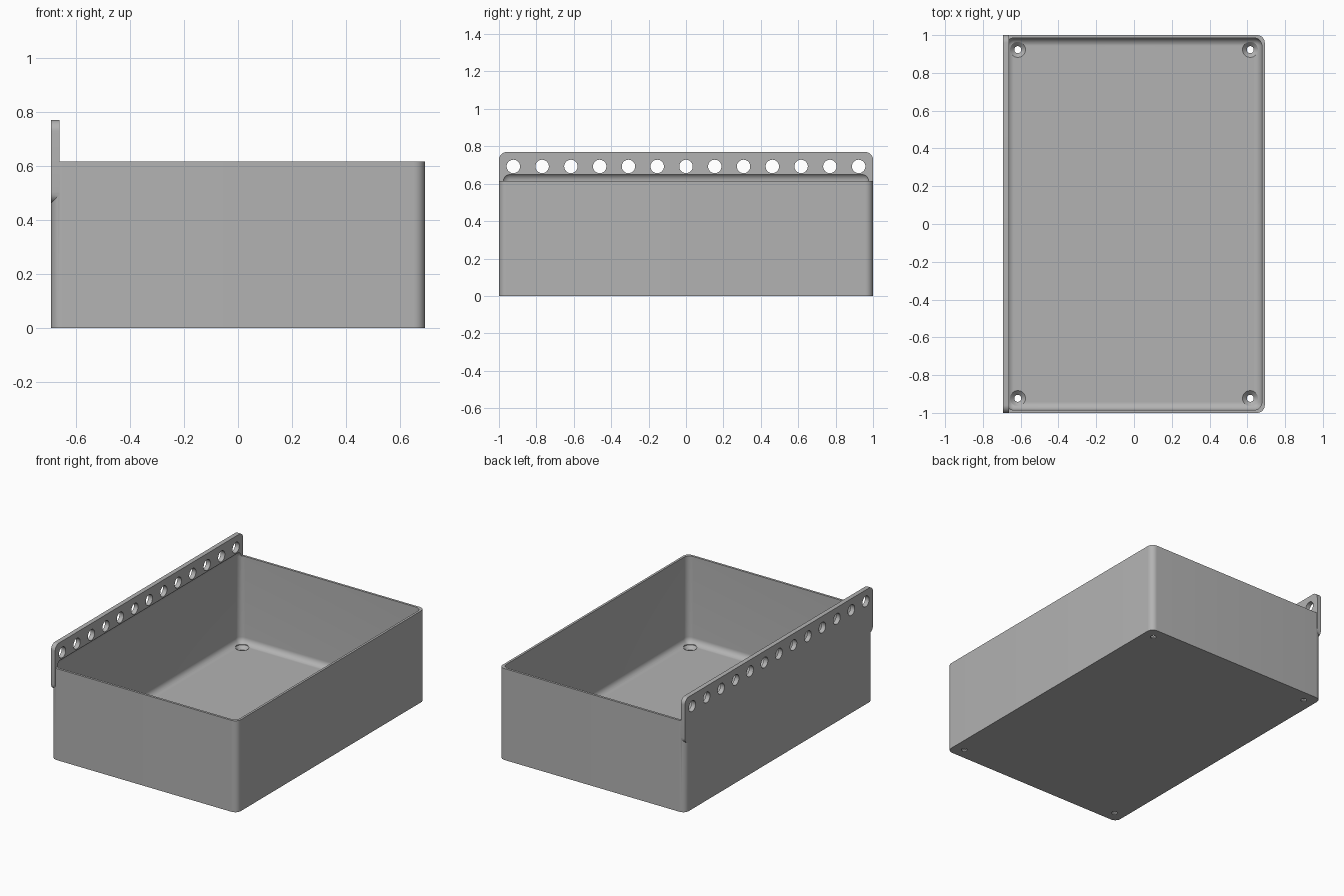
import bpy, bmesh, math
from mathutils import Matrix, Vector

cube = bpy.data.objects.get("Cube")
if cube:
    bpy.data.objects.remove(cube, do_unlink=True)

U = 2 / 195            # one millimetre; the bin is 195 mm long
PITCH = 15             # hole grid
WIDTH, LENGTH, HEIGHT = 9 * PITCH, 13 * PITCH, 4 * PITCH
WALL, FLOOR, RAIL, RADIUS = 1.5, 3, 3, 4

grey = bpy.data.materials.new("plain grey")
grey.use_nodes = True
colour = (0.45, 0.45, 0.45, 1)
grey.diffuse_color = colour
grey.node_tree.nodes["Principled BSDF"].inputs["Base Color"].default_value = colour


def add_object(name, bm):
    bmesh.ops.recalc_face_normals(bm, faces=bm.faces)
    bm.transform(Matrix.Scale(U, 4))
    mesh = bpy.data.meshes.new(name)
    bm.to_mesh(mesh)
    bm.free()
    mesh.materials.append(grey)
    obj = bpy.data.objects.new(name, mesh)
    bpy.context.collection.objects.link(obj)
    return obj


def rounded_box(name, low, high, axes):
    """Box whose edges parallel to the given axes are rounded."""
    low, high = Vector(low), Vector(high)
    bm = bmesh.new()
    bmesh.ops.create_cube(bm, size=1)
    bmesh.ops.scale(bm, vec=high - low, verts=bm.verts)
    bmesh.ops.translate(bm, vec=(low + high) / 2, verts=bm.verts)
    edges = [e for e in bm.edges
             if any(abs((e.verts[0].co - e.verts[1].co)[a]) > 0.1 for a in axes)]
    bmesh.ops.bevel(bm, geom=edges, offset=RADIUS, segments=10, profile=0.5, affect='EDGES')
    return add_object(name, bm)


def add_lathe(bm, profile, centre):
    """Closed solid turned around a vertical line from (radius, height) points."""
    rings = []
    for r, z in profile:
        ring = bmesh.ops.create_circle(bm, segments=40, radius=r)["verts"]
        bmesh.ops.translate(bm, vec=(centre[0], centre[1], z), verts=ring)
        rings.append(ring)
    for a, b in zip(rings, rings[1:]):
        for i in range(len(a)):
            j = (i + 1) % len(a)
            bm.faces.new((a[i], a[j], b[j], b[i]))
    bm.faces.new(rings[0])
    bm.faces.new(rings[-1])


def combine(target, other, operation):
    mod = target.modifiers.new(operation, 'BOOLEAN')
    mod.object, mod.operation, mod.solver = other, operation, 'EXACT'
    bpy.context.view_layer.objects.active = target
    bpy.ops.object.modifier_apply(modifier=mod.name)
    bpy.data.objects.remove(other, do_unlink=True)


hx, hy = WIDTH / 2, LENGTH / 2

# Outer shell, with the hanging rail merged into its right side
storage_bin = rounded_box("storage_bin", (-hx, -hy, 0), (hx, hy, HEIGHT), [2])
rail = rounded_box("hanging_rail", (-hx, -hy, HEIGHT - PITCH),
                   (-hx + RAIL, hy, HEIGHT + PITCH), [0])
combine(storage_bin, rail, 'UNION')

# Cavity with rounded floor edges; its rounded top undercuts the rail
cavity = rounded_box("cavity_cutter", (-hx + WALL, -hy + WALL, FLOOR),
                     (hx - WALL, hy - WALL, HEIGHT + RADIUS + 0.1), [0, 1, 2])
combine(storage_bin, cavity, 'DIFFERENCE')

# Row of holes along the rail
bm = bmesh.new()
for i in range(-6, 7):
    turn = Matrix.Translation((-hx + RAIL / 2, i * PITCH, HEIGHT + PITCH / 2))
    bmesh.ops.create_cone(bm, cap_ends=True, segments=40, radius1=3.5, radius2=3.5, depth=10,
                          matrix=turn @ Matrix.Rotation(math.pi / 2, 4, 'Y'))
combine(storage_bin, add_object("rail_hole_cutter", bm), 'DIFFERENCE')

# Countersunk screw holes in the floor corners
bm = bmesh.new()
screw = [(1.8, -1), (1.8, 0.8), (4, FLOOR), (4, FLOOR + 5)]
for sx in (-1, 1):
    for sy in (-1, 1):
        add_lathe(bm, screw, (sx * (hx - PITCH / 2), sy * (hy - PITCH / 2)))
combine(storage_bin, add_object("screw_hole_cutter", bm), 'DIFFERENCE')

# Smooth rounds, sharp edges
bpy.ops.object.select_all(action='DESELECT')
storage_bin.select_set(True)
bpy.context.view_layer.objects.active = storage_bin
bpy.ops.object.shade_smooth_by_angle(angle=math.radians(30))
